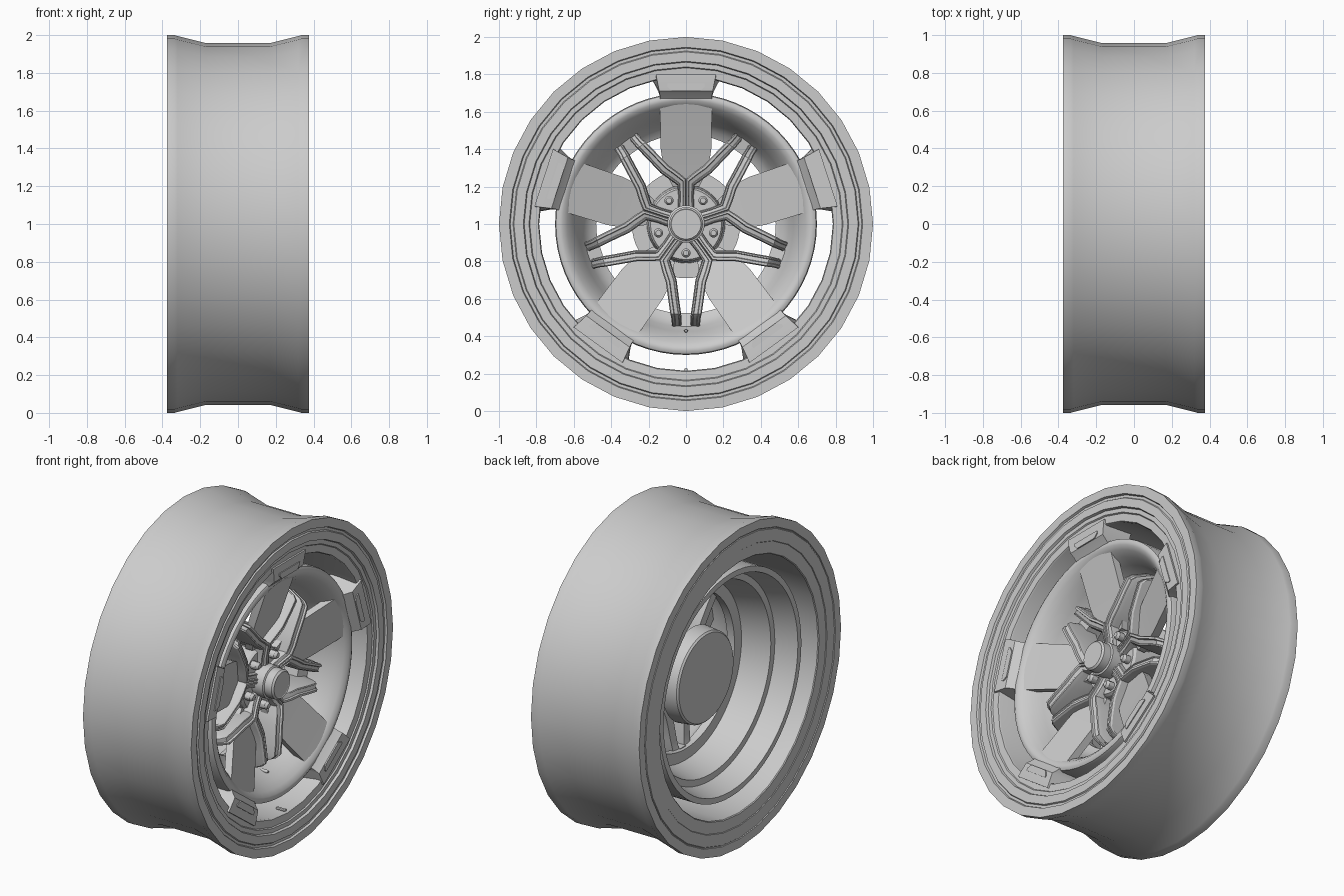
import bpy, bmesh, math

if "Cube" in bpy.data.objects:
    bpy.data.objects.remove(bpy.data.objects["Cube"])

def finish(name, bm, angle=30):
    bmesh.ops.recalc_face_normals(bm, faces=bm.faces)
    me = bpy.data.meshes.new(name)
    bm.to_mesh(me)
    bm.free()
    ob = bpy.data.objects.new(name, me)
    bpy.context.collection.objects.link(ob)
    bpy.ops.object.select_all(action='DESELECT')
    ob.select_set(True)
    bpy.context.view_layer.objects.active = ob
    bpy.ops.object.shade_smooth_by_angle(angle=math.radians(angle))
    return ob

def place(a, t, r, x):
    """Point at distance r along wheel angle a, offset t sideways, depth x."""
    a = math.radians(a)
    return (x, r * math.cos(a) - t * math.sin(a), 1 + r * math.sin(a) + t * math.cos(a))

def lathe(name, prof, n, closed=True, angle=30, centre=(0, 0)):
    """Spin an (x, radius) profile about the wheel axis."""
    bm = bmesh.new()
    rings = []
    for i in range(n):
        w = 2 * math.pi * i / n
        rings.append([bm.verts.new((x, centre[0] + r * math.cos(w), 1 + centre[1] + r * math.sin(w)))
                      for x, r in prof])
    m = len(prof)
    for i in range(n):
        p, q = rings[i], rings[(i + 1) % n]
        for j in range(m if closed else m - 1):
            k = (j + 1) % m
            bm.faces.new((p[j], p[k], q[k], q[j]))
    if not closed:
        bm.faces.new([r[0] for r in rings])
        bm.faces.new([r[-1] for r in rings])
    return finish(name, bm, angle)

def loft(bm, a, sections):
    """Join same-sized cross-sections of (t, r, x) points into a closed solid."""
    rows = [[bm.verts.new(place(a, *p)) for p in s] for s in sections]
    m = len(rows[0])
    for p, q in zip(rows, rows[1:]):
        for j in range(m):
            k = (j + 1) % m
            bm.faces.new((p[j], p[k], q[k], q[j]))
    bm.faces.new(rows[0])
    bm.faces.new(rows[-1])

# Outer tyre ring: dished tread, stepped front wall, nearly flat back wall
front = [(.17, .958), (.32, .995), (.335, 1), (.375, 1), (.375, .945), (.362, .94), (.362, .925),
         (.37, .92), (.37, .87), (.355, .865), (.355, .84), (.347, .835), (.345, .79), (.335, .785)]
back = [(-.365, .785), (-.37, .79), (-.37, .86), (-.374, .863), (-.374, .935), (-.37, .938),
        (-.37, .942), (-.375, .945), (-.375, 1), (-.335, 1), (-.32, .995), (-.17, .958)]
lathe("outer_ring", front + back, 32)

# Inner barrel with rounded front lip and stepped back
barrel = [(-.31, .70), (-.31, .665), (-.175, .63), (-.175, .59), (0, .55), (0, .48), (.05, .48),
          (.07, .515), (.12, .55), (.19, .575), (.25, .605), (.29, .635), (.31, .66),
          (.313, .68), (.305, .695), (.29, .70)]
lathe("inner_barrel", barrel, 64, angle=40)

# Hub: back drum, mounting disc, centre cap
lathe("hub_drum", [(-.14, .27), (-.13, .28), (-.04, .29)], 48, closed=False)
lathe("hub_disc", [(-.05, .21), (.15, .20), (.165, .19)], 40, closed=False)
lathe("centre_cap", [(.15, .10), (.24, .10), (.245, .09), (.295, .09), (.306, .08), (.303, .075)],
      40, closed=False)

blade_angles = [90 + 72 * i for i in range(5)]
spoke_angles = [270 + 72 * i for i in range(5)]

# Five flat blades and the brackets that carry the outer ring
blades, brackets = bmesh.new(), bmesh.new()
for a in blade_angles:
    rows = []
    for r, w, xf in [(.20, .07, .15), (.30, .12, .18), (.40, .135, .212), (.67, .14, .305)]:
        rows.append([(-w, r, xf), (w, r, xf), (w, r, xf - .05), (-w, r, xf - .05)])
    loft(blades, a, rows)
    rows = []
    for r, w, f, xf, xb in [(.66, .14, 0, .302, .17), (.69, .14, .002, .33, .17),
                            (.71, .143, .006, .352, .17), (.785, .158, .03, .357, .17),
                            (.80, .16, .033, .357, .17)]:
        rows.append([(-w, r, xf), (w, r, xf), (w + f, r, xb), (-w - f, r, xb)])
    loft(brackets, a, rows)
    # small raised pad on the bracket face
    loft(brackets, a, [[(-.075, .71, x), (.075, .71, x), (.1, .735, x), (.1, .75, x),
                        (-.1, .75, x), (-.1, .735, x)] for x in (.34, .36)])
finish("blades", blades)
finish("brackets", brackets)

# Five split spokes: arms leave the hub between the lugs and fork into mirrored legs
spokes = bmesh.new()
# (outer t, outer r, inner t, inner r, front x, back x)
stations = [(.045, .062, .01, .09, .20, .06), (.088, .121, .055, .145, .205, .06),
            (.142, .195, .085, .195, .22, .06), (.128, .25, .07, .24, .232, .05),
            (.108, .31, .050, .30, .24, .05), (.094, .41, .036, .41, .245, .04),
            (.084, .48, .026, .48, .245, .03), (.078, .505, .024, .505, .22, .02),
            (.074, .55, .022, .55, .12, .02)]
for a in spoke_angles:
    for s in (-1, 1):
        rows = []
        for to, ro, ti, ri, xf, xb in stations:
            sec = [(0, xb), (0, xf - .012), (.1, xf), (.32, xf), (.38, xf - .012),
                   (.72, xf - .018), (.78, xf - .012), (.9, xf - .015), (1, xf - .04), (1, xb)]
            rows.append([(s * (to + (ti - to) * k), ro + (ri - ro) * k, x) for k, x in sec])
        loft(spokes, a, rows)
    # tip bridge between the two legs
    loft(spokes, a, [[(-.03, r, xf), (.03, r, xf), (.03, r, .02), (-.03, r, .02)]
                     for r, xf in ((.475, .10), (.555, .12))])
finish("spokes", spokes, 25)

# Lug nuts
for a in spoke_angles:
    _, y, z = place(a, 0, .155, 0)
    lathe("lug_nut", [(.15, .025), (.20, .025), (.215, .015)], 12, closed=False, centre=(y, z - 1))

# Valve stem and small balance stud at the bottom
lathe("valve_stem", [(.10, .010), (.20, .010), (.21, .007)], 12, closed=False, centre=(0, -.57))
lathe("rim_stud", [(.27, .010), (.33, .010)], 8, closed=False, centre=(0, -.78))
